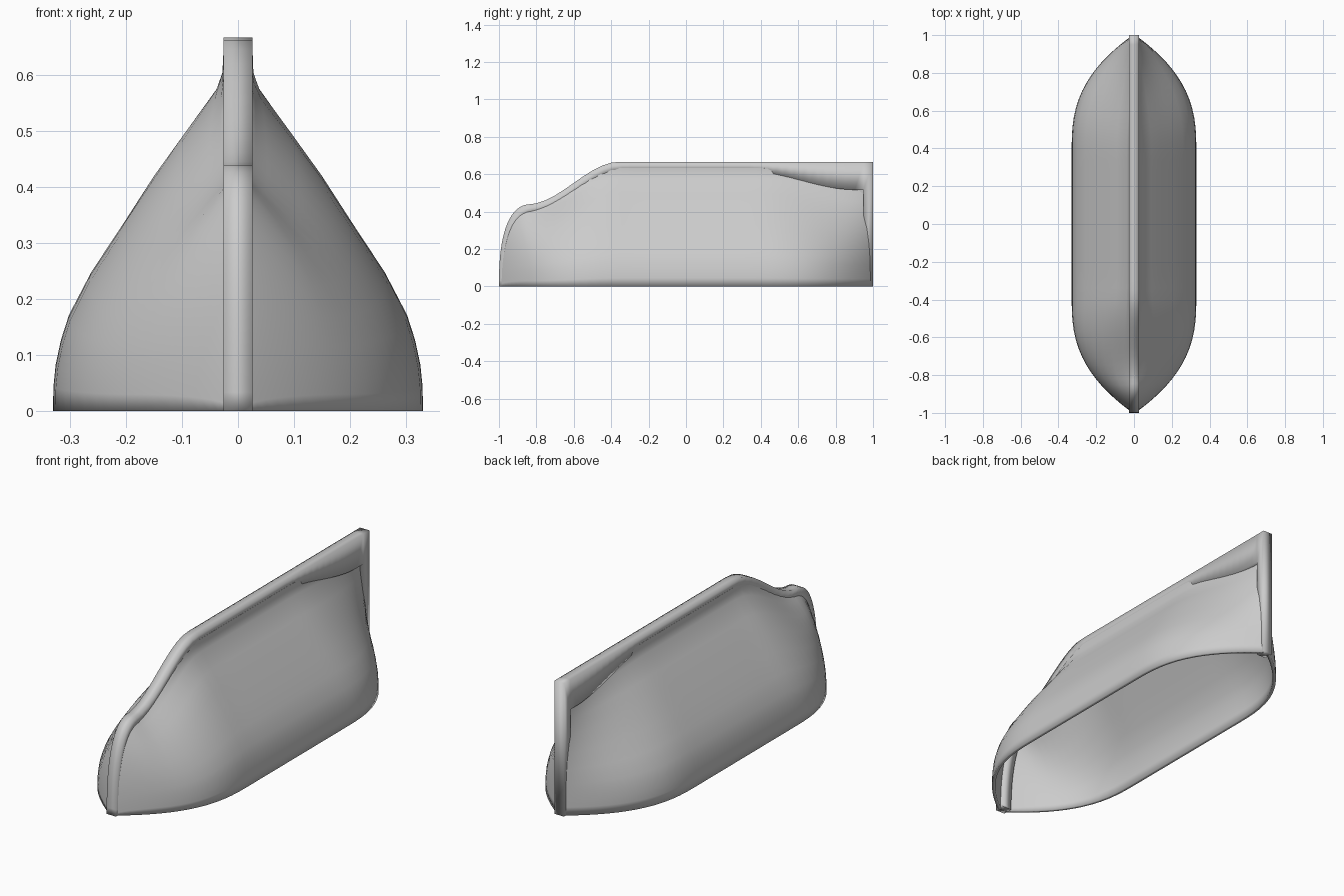
import bpy
import bmesh

cube = bpy.data.objects.get("Cube")
if cube:
    bpy.data.objects.remove(cube)

grey = bpy.data.materials.new("plain grey")
grey.use_nodes = True
grey.diffuse_color = (0.6, 0.6, 0.6, 1)
grey.node_tree.nodes["Principled BSDF"].inputs["Base Color"].default_value = (0.6, 0.6, 0.6, 1)


def smooth(a, b, v):
    t = min(max((v - a) / (b - a), 0), 1)
    return t * t * (3 - 2 * t)


def ridge(y):
    """Height of the keel strip's outer edge."""
    if y < -0.82:
        u = min((-y - 0.82) / 0.18, 1)
        return 0.44 * (1 - u ** 2.5) ** 0.4
    return 0.44 + 0.226 * smooth(-0.84, -0.36, y)


def half_width(y):
    u = min(max((abs(y) - 0.4) / 0.59, 0), 1)
    return 0.02 + 0.31 * (1 - u ** 2.6)


# Half cross-section amidships: height fraction, width fraction
SECTION = [(0, 1), (0.07, 0.997), (0.13, 0.985), (0.2, 0.955), (0.27, 0.91),
           (0.39, 0.785), (0.52, 0.615), (0.66, 0.44), (0.78, 0.275),
           (0.9, 0.11), (0.945, 0.082), (0.99, 0.08), (1, 0.05)]


def section(y):
    """Right side up over the ridge and down the left side."""
    top = ridge(y) - 0.012 - 0.014 * smooth(-0.8, -0.4, y) - 0.06 * smooth(0.35, 1, y)
    top = max(top, 0.02)
    bow, stern = smooth(-0.3, -0.9, y), smooth(0.4, 0.95, y)
    half = []
    for t, w in SECTION:
        full = max(1 - t ** 2.3, w * 0.5)
        w = (w + (full - w) * bow) ** (1 + 0.3 * stern)
        half.append((half_width(y) * w, y, top * t))
    return [(-x, y, z) for x, y, z in half] + [(0, y, top)] + half[::-1]


def loft(name, rows, thickness, offset):
    bm = bmesh.new()
    grid = [[bm.verts.new(p) for p in row] for row in rows]
    for a, b in zip(grid, grid[1:]):
        for j in range(len(a) - 1):
            bm.faces.new((a[j], a[j + 1], b[j + 1], b[j]))
    mesh = bpy.data.meshes.new(name)
    bm.to_mesh(mesh)
    bm.free()
    mesh.materials.append(grey)
    obj = bpy.data.objects.new(name, mesh)
    bpy.context.collection.objects.link(obj)
    solid = obj.modifiers.new("thickness", "SOLIDIFY")
    solid.thickness, solid.offset = thickness, offset
    bpy.ops.object.select_all(action="DESELECT")
    obj.select_set(True)
    bpy.context.view_layer.objects.active = obj
    bpy.ops.object.shade_smooth_by_angle(angle=0.6)
    return obj


# Hollow shell, open underneath
stations = [0.99 * (1 - (1 - i / 24) ** 1.8) for i in range(25)]
stations = [-s for s in stations[:0:-1]] + stations
loft("hollow_shell", [section(y) for y in stations], 0.016, -1)

# Keel strip: bow stem, top ridge and stern post
outer = [(-1 + 0.2 * (i / 20) ** 2.5, ridge(-1 + 0.2 * (i / 20) ** 2.5)) for i in range(21)]
outer += [(-0.8 + 0.05 * i, ridge(-0.8 + 0.05 * i)) for i in range(1, 36)]
outer += [(1, 0.666), (1, 0)]
rows = []
for y, z in outer:
    depth = 0.05 + 0.1 * smooth(0.35, 0.95, y)
    rows.append([(0, y, z), (0, y * 0.95, max(z - depth, 0))])
loft("keel_strip", rows, 0.052, 0)
